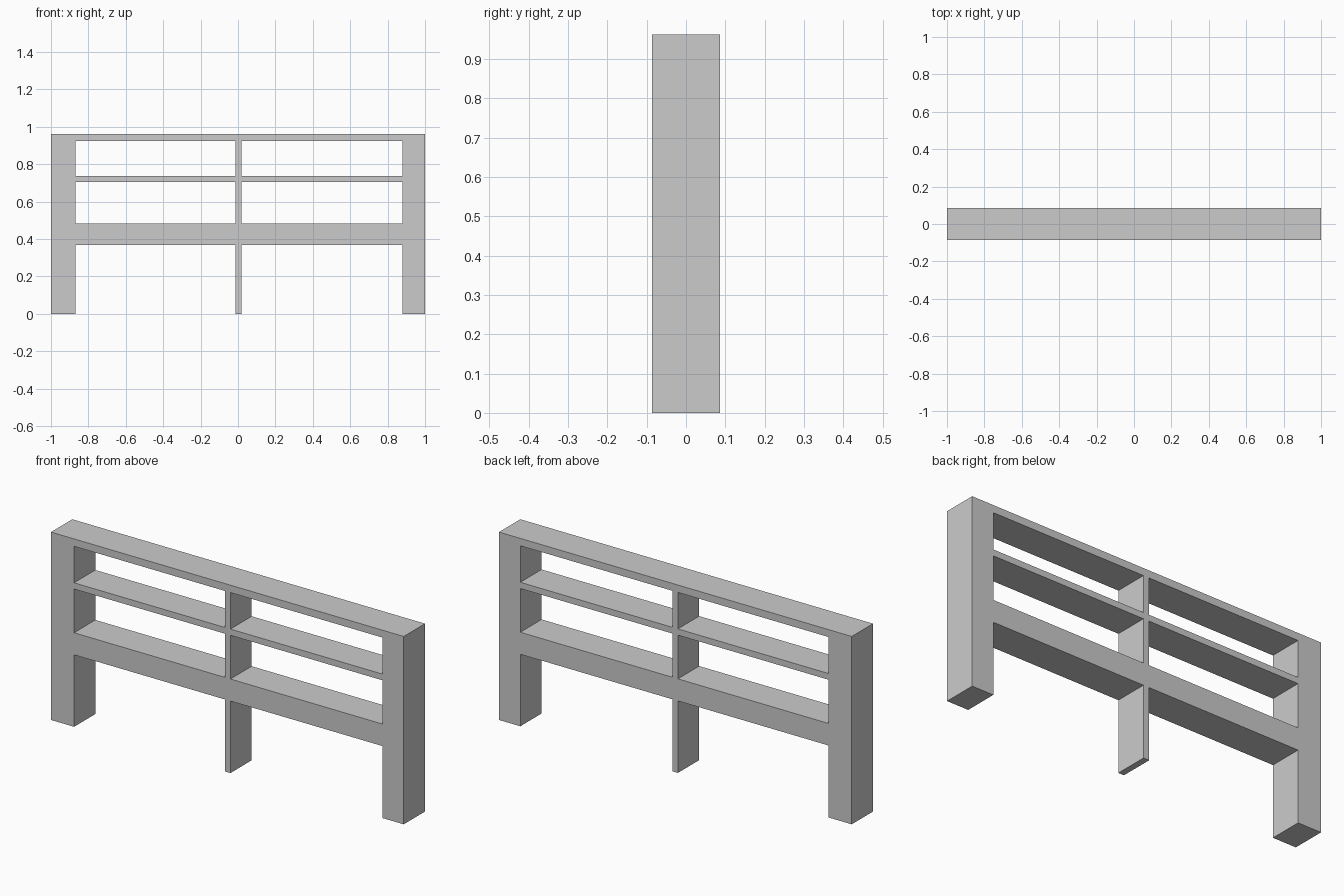
import bpy, bmesh

if "Cube" in bpy.data.objects:
    bpy.data.objects.remove(bpy.data.objects["Cube"])

DEPTH = 0.172
# Column lines: left post | bay | divider | bay | right post
XS = [-1.0, -0.869, -0.0145, 0.0175, 0.879, 1.0]
# Row lines: leg gap | thick rail | gap | shelf | gap | top rail
ZS = [0.0, 0.369, 0.482, 0.706, 0.738, 0.925, 0.963]
OPEN_COLUMNS, OPEN_ROWS = (1, 3), (0, 2, 4)

bm = bmesh.new()

# Front profile: a grid of solid cells, leaving the openings empty
grid = {}


def corner(i, k):
    if (i, k) not in grid:
        grid[i, k] = bm.verts.new((XS[i], -DEPTH / 2, ZS[k]))
    return grid[i, k]


for i in range(len(XS) - 1):
    for k in range(len(ZS) - 1):
        if i in OPEN_COLUMNS and k in OPEN_ROWS:
            continue
        bm.faces.new([corner(i, k), corner(i + 1, k),
                      corner(i + 1, k + 1), corner(i, k + 1)])

# Extrude the profile to full depth as one closed solid
result = bmesh.ops.extrude_face_region(bm, geom=bm.faces[:], use_keep_orig=True)
moved = [g for g in result["geom"] if isinstance(g, bmesh.types.BMVert)]
bmesh.ops.translate(bm, verts=moved, vec=(0, DEPTH, 0))
bmesh.ops.recalc_face_normals(bm, faces=bm.faces[:])

mesh = bpy.data.meshes.new("shelf_frame")
bm.to_mesh(mesh)
bm.free()
frame = bpy.data.objects.new("shelf_frame", mesh)
bpy.context.collection.objects.link(frame)
